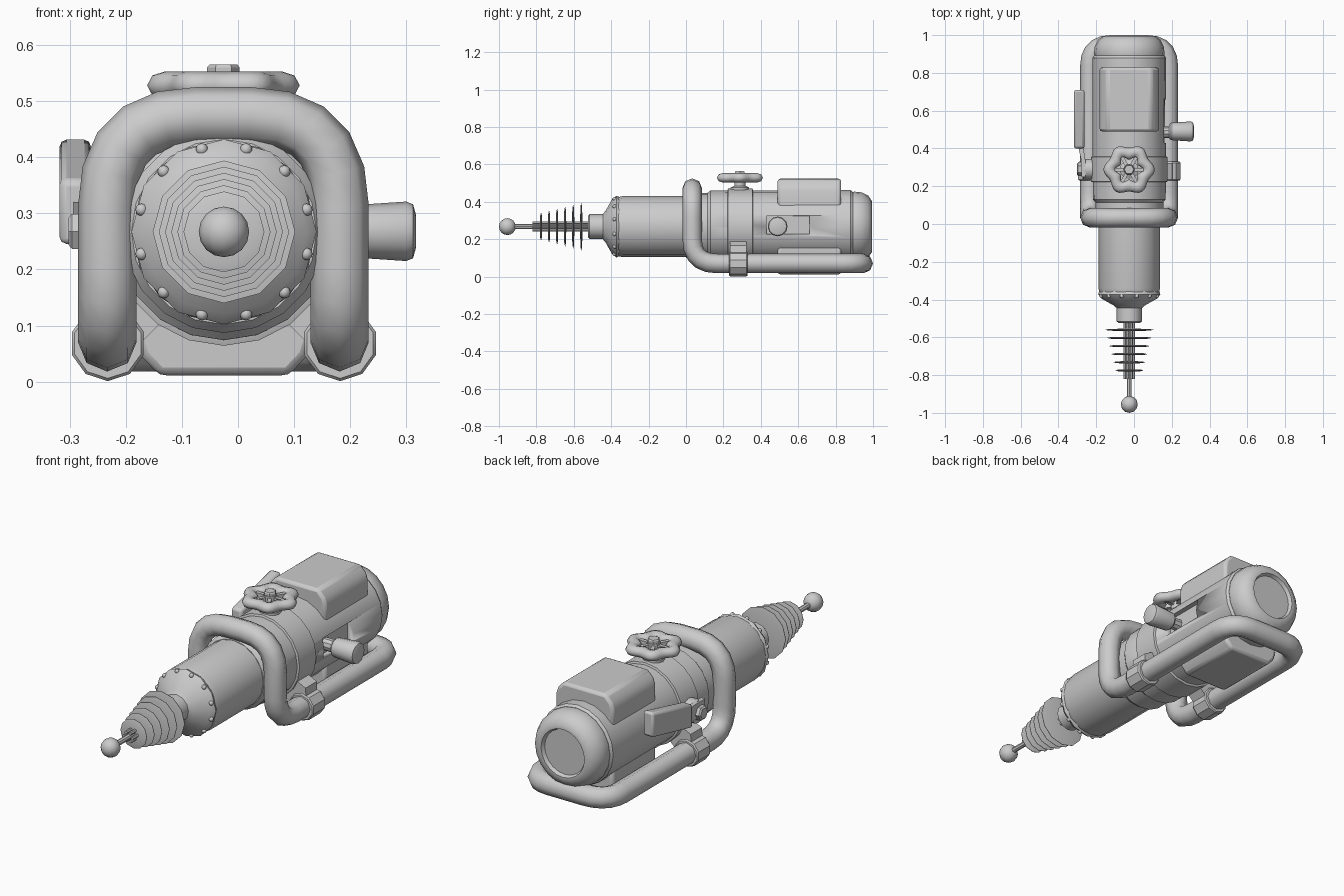
import bpy, bmesh
from math import sin, cos, pi
from mathutils import Vector, Matrix

if "Cube" in bpy.data.objects:
    bpy.data.objects.remove(bpy.data.objects["Cube"])

AX, AZ = -0.025, 0.267          # long axis of the tool


def finish(name, bm, bevel=0, angle=0.6):
    bmesh.ops.remove_doubles(bm, verts=bm.verts, dist=1e-5)
    bmesh.ops.recalc_face_normals(bm, faces=bm.faces)
    me = bpy.data.meshes.new(name)
    bm.to_mesh(me)
    bm.free()
    ob = bpy.data.objects.new(name, me)
    bpy.context.collection.objects.link(ob)
    if bevel:
        m = ob.modifiers.new("bevel", "BEVEL")
        m.width, m.segments = bevel, 2
    bpy.ops.object.select_all(action='DESELECT')
    ob.select_set(True)
    bpy.context.view_layer.objects.active = ob
    bpy.ops.object.shade_smooth_by_angle(angle=angle)
    return ob


def lathe(name, profile, n, centre=(AX, 0, AZ), axis='Y', phase=0.0, angle=0.6):
    """Turn (radius, position) points around an axis."""
    bm = bmesh.new()
    c = Vector(centre)
    rings = []
    for r, p in profile:
        ring = []
        for i in range(n):
            a = 2 * pi * i / n + phase
            u, v = r * cos(a), r * sin(a)
            q = {'X': (p, u, v), 'Y': (u, p, v), 'Z': (u, v, p)}[axis]
            ring.append(bm.verts.new(c + Vector(q)))
        rings.append(ring)
    for a, b in zip(rings, rings[1:]):
        for i in range(n):
            j = (i + 1) % n
            bm.faces.new((a[i], a[j], b[j], b[i]))
    bm.faces.new(rings[0])
    bm.faces.new(rings[-1])
    return finish(name, bm, angle=angle)


def prism(name, pts, lo, hi, axis, bevel=0):
    """Extrude a 2D outline along an axis."""
    put = {'X': lambda a, b, t: (t, a, b), 'Y': lambda a, b, t: (a, t, b),
           'Z': lambda a, b, t: (a, b, t)}[axis]
    bm = bmesh.new()
    f = bm.faces.new([bm.verts.new(put(a, b, lo)) for a, b in pts])
    new = bmesh.ops.extrude_face_region(bm, geom=[f])['geom']
    bmesh.ops.translate(bm, vec=put(0, 0, hi - lo),
                        verts=[v for v in new if isinstance(v, bmesh.types.BMVert)])
    return finish(name, bm, bevel)


def rect(a0, a1, b0, b1):
    return [(a0, b0), (a1, b0), (a1, b1), (a0, b1)]


def ball(name, pos, r, seg=12):
    bm = bmesh.new()
    bmesh.ops.create_uvsphere(bm, u_segments=seg, v_segments=seg // 2 + 2, radius=r,
                              matrix=Matrix.Translation(pos))
    return finish(name, bm, angle=1.0)


# tip, rods and cooling discs
ball("tip_ball", (AX, -0.955, AZ), 0.045)
lathe("tip_rod", [(0.013, -0.93), (0.013, -0.5)], 8)
for i in range(6):
    a = pi * i / 3
    lathe("emitter_rod", [(0.008, -0.82), (0.008, -0.51)], 6,
          (AX + 0.023 * cos(a), 0, AZ + 0.023 * sin(a)))
for i in range(6):
    y, r = -0.56 - 0.043 * i, 0.127 - 0.011 * i
    lathe("emitter_disc", [(0.014, y - 0.006), (r * 0.8, y - 0.005), (r, y - 0.001), (r, y + 0.001),
                           (r * 0.8, y + 0.005), (0.014, y + 0.006)], 12)

# nozzle, barrel and rivets
lathe("nozzle", [(0.055, -0.525), (0.067, -0.515), (0.067, -0.445), (0.085, -0.43),
                 (0.147, -0.395), (0.165, -0.372), (0.158, -0.355)], 12)
lathe("barrel", [(0.158, -0.36), (0.163, -0.34), (0.163, 0.1)], 16)
for i in range(12):
    a = 2 * pi * i / 12 + pi / 12
    ball("rivet", (AX + 0.152 * cos(a), -0.382, AZ + 0.152 * sin(a)), 0.011, 8)

# main body with end cap
body = lathe("main_body", [(0.165, 0.0), (0.18, 0.02), (0.18, 0.115), (0.193, 0.13), (0.195, 0.88),
                           (0.186, 0.892)], 20)
lathe("rear_cap", [(0.183, 0.885), (0.187, 0.9), (0.183, 0.94), (0.165, 0.975), (0.135, 0.995),
                   (0.118, 0.995), (0.11, 0.978), (0.0, 0.978)], 20)
lathe("body_band", [(0.19, 0.22), (0.203, 0.225), (0.203, 0.355), (0.19, 0.36)], 20)

# recessed slot with side knob
cutter = prism("slot_cutter", rect(0.43, 0.66, 0.228, 0.325), 0.135, 0.25, 'X')
cutter.hide_render = True
cutter.hide_viewport = True
cut = body.modifiers.new("slot", "BOOLEAN")
cut.operation, cut.object, cut.solver = 'DIFFERENCE', cutter, 'EXACT'
lathe("knob_stem", [(0.03, 0.12), (0.03, 0.2)], 10, (0, 0.485, 0.272), 'X')
lathe("side_knob", [(0.036, 0.185), (0.046, 0.195), (0.053, 0.3), (0.048, 0.312), (0.03, 0.317)],
      12, (0, 0.49, 0.268), 'X')

# upper and lower housings, mirrored about the axis
half = [(0.157, 0.1), (0.157, 0.19), (0.147, 0.222), (0.115, 0.256)]
outline = half + [(-x, z) for x, z in reversed(half)]
for name, s in (("upper_housing", 1), ("lower_housing", -1)):
    prism(name, [(AX + x, AZ + s * z) for x, z in outline], 0.49, 0.83, 'Y', 0.014)

# tubular carrying frame: one closed loop with rounded corners
L, R, F, B, LOW, TOP = -0.233, 0.181, 0.033, 0.948, 0.07, 0.473
corners = [((L, B, LOW), 0.11), ((L, F, LOW), 0.13), ((L, F, TOP), 0.16),
           ((R, F, TOP), 0.16), ((R, F, LOW), 0.13), ((R, B, LOW), 0.11)]
path = []
for i, (p, d) in enumerate(corners):
    p = Vector(p)
    a = p + (Vector(corners[i - 1][0]) - p).normalized() * d
    b = p + (Vector(corners[(i + 1) % 6][0]) - p).normalized() * d
    for k in range(6):
        t = k / 5
        path.append(a * (1 - t) ** 2 + p * 2 * t * (1 - t) + b * t * t)
cu = bpy.data.curves.new("carry_frame", 'CURVE')
cu.dimensions = '3D'
cu.bevel_depth, cu.bevel_resolution = 0.052, 2
sp = cu.splines.new('POLY')
sp.points.add(len(path) - 1)
for pt, q in zip(sp.points, path):
    pt.co = (*q, 1)
sp.use_cyclic_u = sp.use_smooth = True
bpy.context.collection.objects.link(bpy.data.objects.new("carry_frame", cu))

# clamps joining the frame to the body
for s in (-1, 1):
    x = AX + s * 0.207
    lathe("frame_clamp", [(0.062, 0.23), (0.067, 0.236), (0.067, 0.324), (0.062, 0.33)], 10,
          (x, 0, LOW - 0.002), phase=pi / 10)
    prism("clamp_arm", [(x + s * 0.025, 0.1), (x + s * 0.02, 0.165), (x - s * 0.05, 0.2),
                        (x - s * 0.13, 0.14), (x - s * 0.04, 0.05)], 0.236, 0.324, 'Y')

# handwheel with six lobes, spokes and centre nut
WX, WY, WZ = AX - 0.001, 0.288, 0.528
bm = bmesh.new()
N, M = 48, 8
grid = []
for i in range(N):
    a = 2 * pi * i / N
    r = 0.094 - 0.01 * cos(6 * (a - pi / 6))
    grid.append([bm.verts.new((WX + (r + 0.032 * cos(b)) * cos(a),
                               WY + (r + 0.032 * cos(b)) * sin(a), WZ + 0.025 * sin(b)))
                 for b in (2 * pi * j / M for j in range(M))])
for i in range(N):
    for j in range(M):
        p, q, k = grid[i], grid[(i + 1) % N], (j + 1) % M
        bm.faces.new((p[j], q[j], q[k], p[k]))
finish("handwheel_rim", bm, angle=1.0)
for i in range(6):
    a = pi * i / 3
    d, n = Vector((cos(a), sin(a))), Vector((-sin(a), cos(a))) * 0.009
    c = Vector((WX, WY))
    prism("handwheel_spoke", [c + n, c - n, c + d * 0.075 - n, c + d * 0.075 + n],
          0.52, 0.54, 'Z')
lathe("handwheel_stem", [(0.05, 0.44), (0.05, 0.475), (0.03, 0.485), (0.03, 0.548)], 12, (WX, WY, 0), 'Z')
lathe("handwheel_nut", [(0.029, 0.54), (0.029, 0.56), (0.025, 0.565)], 6, (WX, WY, 0), 'Z')

# side lever on the left: boss, nut, cranked arm, paddle
lathe("lever_boss", [(0.055, -0.27), (0.055, -0.19)], 12, (0, 0.29, 0.268), 'X')
lathe("lever_nut", [(0.028, -0.302), (0.036, -0.296), (0.036, -0.265)], 6, (0, 0.29, 0.268), 'X')
prism("lever_arm", [(-0.278, 0.25), (-0.258, 0.25), (-0.258, 0.34), (-0.272, 0.43),
                    (-0.3, 0.43), (-0.28, 0.34)], 0.245, 0.32, 'Z')
prism("lever_paddle", [(0.4, 0.243), (0.71, 0.312), (0.71, 0.434), (0.4, 0.36)],
      -0.318, -0.262, 'X', 0.012)
